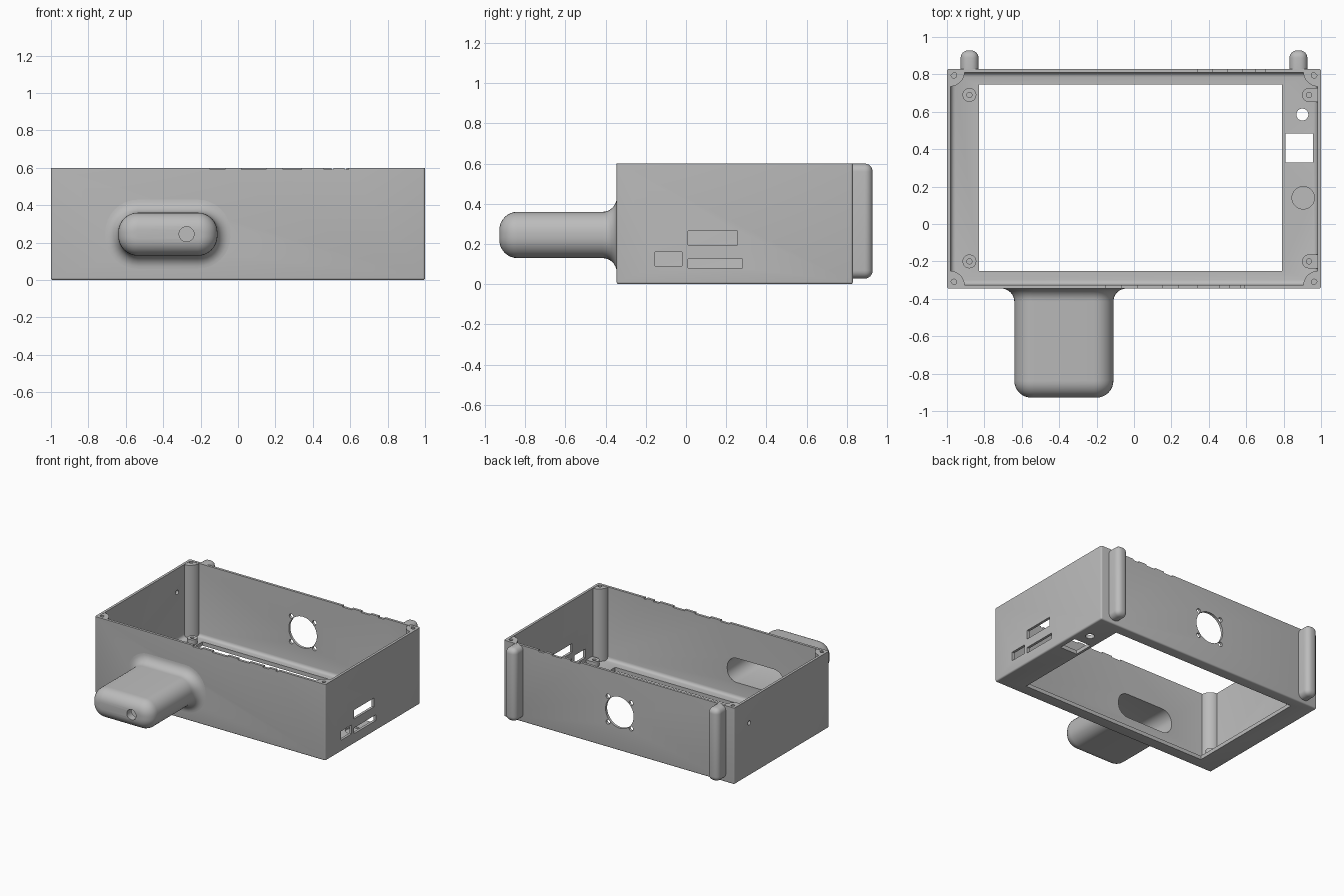
import bpy, bmesh, math
from mathutils import Matrix, Vector

if "Cube" in bpy.data.objects:
    bpy.data.objects.remove(bpy.data.objects["Cube"], do_unlink=True)

grey = bpy.data.materials.new("plain_grey")
grey.use_nodes = True
grey.diffuse_color = (0.5, 0.5, 0.5, 1)
grey.node_tree.nodes["Principled BSDF"].inputs["Base Color"].default_value = (0.5, 0.5, 0.5, 1)


def finish(bm, name):
    bmesh.ops.recalc_face_normals(bm, faces=bm.faces)
    mesh = bpy.data.meshes.new(name)
    bm.to_mesh(mesh)
    bm.free()
    mesh.materials.append(grey)
    ob = bpy.data.objects.new(name, mesh)
    bpy.context.collection.objects.link(ob)
    return ob


def box(name, lo, hi, bevel=0, pick=lambda e: True, segments=4):
    lo, hi = Vector(lo), Vector(hi)
    bm = bmesh.new()
    place = Matrix.Translation((lo + hi) / 2) @ Matrix.Diagonal((*(hi - lo), 1))
    bmesh.ops.create_cube(bm, size=1, matrix=place)
    if bevel:
        bmesh.ops.bevel(bm, geom=[e for e in bm.edges if pick(e)], offset=bevel,
                        segments=segments, profile=0.5, affect='EDGES')
    return finish(bm, name)


def cylinder(name, loc, r, depth, axis='Z', sides=32):
    turn = {'X': Matrix.Rotation(math.pi / 2, 4, 'Y'),
            'Y': Matrix.Rotation(math.pi / 2, 4, 'X'), 'Z': Matrix()}[axis]
    bm = bmesh.new()
    bmesh.ops.create_cone(bm, cap_ends=True, segments=sides, radius1=r, radius2=r,
                          depth=depth, matrix=Matrix.Translation(loc) @ turn)
    return finish(bm, name)


def loft(name, steps, cx, cz, half_x, half_z, radius):
    """Rounded slot sections along y; each step is (y, outward offset)."""
    bm = bmesh.new()
    loops = []
    for y, grow in steps:
        loop = []
        for corner, (sx, sz) in enumerate([(1, 1), (-1, 1), (-1, -1), (1, -1)]):
            for i in range(9):
                a = math.pi / 2 * (corner + i / 8)
                r = radius + grow
                loop.append(bm.verts.new((cx + sx * half_x + r * math.cos(a), y,
                                          cz + sz * half_z + r * math.sin(a))))
        loops.append(loop)
    for a, b in zip(loops, loops[1:]):
        for i in range(len(a)):
            j = (i + 1) % len(a)
            bm.faces.new((a[i], a[j], b[j], b[i]))
    bm.faces.new(loops[0])
    bm.faces.new(loops[-1])
    return finish(bm, name)


def combine(ob, others, operation='DIFFERENCE'):
    for other in others:
        mod = ob.modifiers.new("cut", 'BOOLEAN')
        mod.operation, mod.solver, mod.object = operation, 'EXACT', other
    bpy.context.view_layer.update()
    mesh = bpy.data.meshes.new_from_object(ob.evaluated_get(bpy.context.evaluated_depsgraph_get()))
    ob.modifiers.clear()
    ob.data = mesh


def discard(obs):
    for ob in obs:
        bpy.data.objects.remove(ob, do_unlink=True)


def below(z):
    return lambda e: min(v.co.z for v in e.verts) < z


FRONT, BACK, TOP, FLOOR, WALL = -0.345, 0.83, 0.6, 0.03, 0.02
parts = []

# Open case: rounded shell, cavity and screen opening
case = box("case", (-1, FRONT, 0), (1, BACK, TOP), 0.012, below(0.1))
cuts = [
    box("cavity", (WALL - 1, FRONT + WALL, FLOOR), (1 - WALL, BACK - WALL, 0.9), 0.025, below(0.1)),
    box("screen_opening", (-0.83, -0.25, -0.1), (0.79, 0.745, 0.2)),
    # Floor holes on the side margin
    box("switch_hole", (0.81, 0.33, -0.1), (0.957, 0.485, 0.1)),
    cylinder("lamp_hole", (0.9, 0.585, 0), 0.032, 0.2),
    cylinder("dial_recess", (0.905, 0.14, 0.06), 0.06, 0.08),
    # Ports in the side wall
    box("wide_port", (0.9, 0.01, 0.195), (1.1, 0.257, 0.265)),
    box("small_port", (0.9, -0.155, 0.09), (1.1, -0.02, 0.16)),
    box("thin_port", (0.9, 0.01, 0.08), (1.1, 0.28, 0.125)),
    cylinder("cable_hole", (-1, 0.645, 0.415), 0.017, 0.2, 'X', 20),
    # Fan vent in the back wall
    cylinder("fan_vent", (-0.005, BACK, 0.3), 0.122, 0.2, 'Y', 48),
]
cuts += [cylinder("fan_screw", (sx * 0.1 - 0.005, BACK, 0.3 + sz * 0.1), 0.018, 0.2, 'Y', 16)
         for sx in (-1, 1) for sz in (-1, 1)]
# Shallow notches along the rims
for y, spans in ((FRONT, [(-0.15, -0.07), (0.02, 0.15), (0.24, 0.34), (0.46, 0.51), (0.57, 0.59)]),
                 (BACK, [(0.34, 0.42), (0.5, 0.58), (0.65, 0.7)])):
    cuts += [box("rim_notch", (a, y - 0.06, TOP - 0.01), (b, y + 0.06, 0.7)) for a, b in spans]
combine(case, cuts)
discard(cuts)
parts.append(case)

# Hollow grip flaring into the front wall
quarter = [math.pi / 2 * i / 8 for i in range(9)]
steps = [(-0.838 - 0.09 * math.cos(a), -0.09 + 0.09 * math.sin(a)) for a in quarter]
steps += [(FRONT - 0.07 + 0.07 * math.sin(a), 0.07 - 0.07 * math.cos(a)) for a in quarter]
steps.append((FRONT + 0.01, 0.07))
grip = loft("grip", steps, -0.375, 0.245, 0.16, 0.01, 0.105)
hollow = loft("grip_hollow", [(-0.87, -0.05), (-0.84, -0.01), (-0.82, 0), (-0.3, 0)],
              -0.375, 0.245, 0.16, 0.01, 0.085)
button = cylinder("button_hole", (-0.275, -0.9, 0.245), 0.04, 0.2, 'Y')
combine(grip, [hollow, button])
combine(case, [hollow])
discard([hollow, button])
parts.append(grip)

# Quarter-round screw pillars in the corners
for sx, side in ((-1, "right"), (1, "left")):
    for y, sy, end in ((FRONT + 0.015, 1, "front"), (BACK - 0.015, -1, "back")):
        cx = sx * 0.985
        bm = bmesh.new()
        ring = [bm.verts.new((cx, y, 0.02))]
        ring += [bm.verts.new((cx - sx * 0.08 * math.cos(a), y + sy * 0.08 * math.sin(a), 0.02))
                 for a in quarter]
        top = bmesh.ops.extrude_face_region(bm, geom=[bm.faces.new(ring)])["geom"]
        bmesh.ops.translate(bm, vec=(0, 0, TOP - 0.022),
                            verts=[v for v in top if isinstance(v, bmesh.types.BMVert)])
        pillar = finish(bm, f"{end}_{side}_pillar")
        hole = cylinder("screw_hole", (sx * 0.963, y + sy * 0.02, TOP), 0.015, 0.2, sides=16)
        combine(pillar, [hole])
        discard([hole])
        parts.append(pillar)

# Screen standoffs on the floor, with webs where they meet the wall
for x, side in ((-0.88, "right"), (0.935, "left")):
    for y, end in ((-0.2, "front"), (0.69, "back")):
        post = cylinder(f"{end}_{side}_standoff", (x, y, 0.045), 0.037, 0.05)
        if x > 0:
            web = box("web", (x, y - 0.037, 0.02), (0.99, y + 0.037, 0.07))
            combine(post, [web], 'UNION')
            discard([web])
        hole = cylinder("standoff_hole", (x, y, 0.075), 0.014, 0.06, sides=16)
        combine(post, [hole])
        discard([hole])
        parts.append(post)

# Rounded feet on the back
for sx, side in ((-1, "right"), (1, "left")):
    x = sx * 0.879
    parts.append(box(f"{side}_back_foot", (x - 0.048, BACK - 0.01, 0.028), (x + 0.048, 0.928, TOP),
                     0.04, lambda e: max(v.co.y for v in e.verts) > 0.9, 6))

# Smooth rounded surfaces, keep edges crisp
bpy.ops.object.select_all(action='DESELECT')
for ob in parts:
    ob.select_set(True)
bpy.context.view_layer.objects.active = case
bpy.ops.object.shade_smooth_by_angle(angle=math.radians(35))
